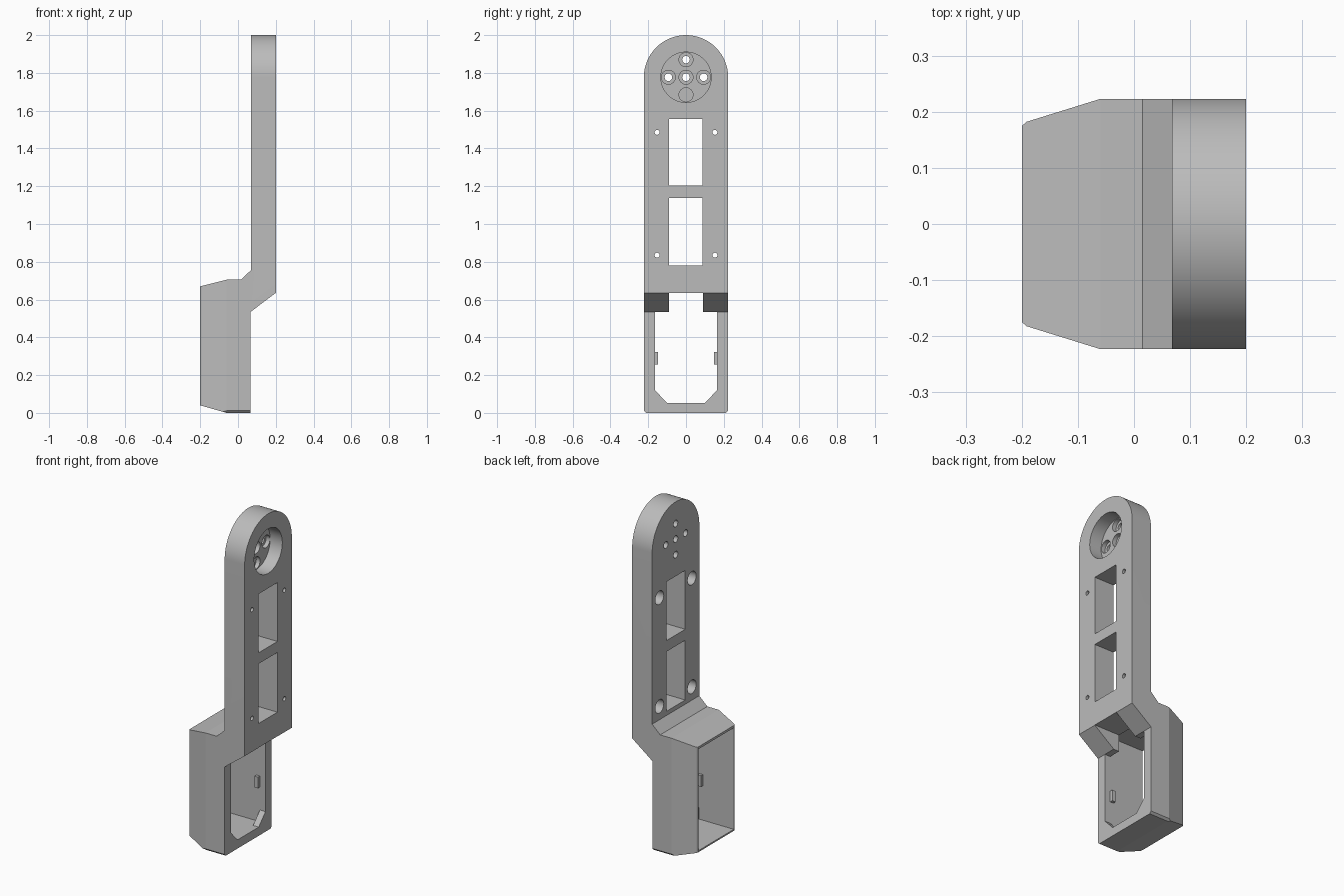
import bpy
import bmesh
from math import cos, sin, pi, radians
from mathutils import Vector

cube = bpy.data.objects.get("Cube")
if cube:
    bpy.data.objects.remove(cube, do_unlink=True)

grey = bpy.data.materials.new("mid grey plastic")
grey.use_nodes = True
colour = (0.5, 0.5, 0.5, 1)
grey.diffuse_color = colour
grey.node_tree.nodes["Principled BSDF"].inputs["Base Color"].default_value = colour


def prism(name, axis, outline, low, high):
    """Extrude a 2D outline along one axis; outline holds the other two coordinates in order."""
    bm = bmesh.new()

    def place(p, d):
        c = list(p)
        c.insert("xyz".index(axis), d)
        return bm.verts.new(c)

    face = bm.faces.new([place(p, low) for p in outline])
    out = bmesh.ops.extrude_face_region(bm, geom=[face])
    step = Vector((0, 0, 0))
    step["xyz".index(axis)] = high - low
    bmesh.ops.translate(bm, vec=step, verts=[v for v in out["geom"] if isinstance(v, bmesh.types.BMVert)])
    bmesh.ops.recalc_face_normals(bm, faces=bm.faces)
    mesh = bpy.data.meshes.new(name)
    bm.to_mesh(mesh)
    bm.free()
    mesh.materials.append(grey)
    obj = bpy.data.objects.new(name, mesh)
    bpy.context.collection.objects.link(obj)
    return obj


def rect(a0, a1, b0, b1):
    return [(a0, b0), (a1, b0), (a1, b1), (a0, b1)]


def disc(y, z, r, n=32):
    return [(y + r * cos(2 * pi * i / n), z + r * sin(2 * pi * i / n)) for i in range(n)]


def combine(target, tool, operation="DIFFERENCE"):
    mod = target.modifiers.new("shape", "BOOLEAN")
    mod.operation = operation
    mod.solver = "EXACT"
    mod.object = tool
    bpy.ops.object.select_all(action="DESELECT")
    bpy.context.view_layer.objects.active = target
    target.select_set(True)
    bpy.ops.object.modifier_apply(modifier=mod.name)
    bpy.data.objects.remove(tool, do_unlink=True)


W = 0.223          # half width
PIVOT = 2 - W      # centre of the rounded end

# Side profile of the arm and the housing
body = prism("arm_with_housing", "y", [
    (-0.2, 0.04), (-0.06, 0), (0.067, 0), (0.067, 0.535), (0.2, 0.635), (0.2, 2),
    (0.068, 2), (0.068, 0.755), (0.015, 0.705), (-0.06, 0.705), (-0.2, 0.67)], -W, W)

# Rounded top end and eased bottom corners
arch = [(W * cos(pi * i / 48), PIVOT + W * sin(pi * i / 48)) for i in range(49)]
outline = arch + [(-W, 0.012), (-W + 0.012, 0), (W - 0.012, 0), (W, 0.012)]
combine(body, prism("outline", "x", outline, -0.4, 0.4), "INTERSECT")

# Tapered housing sides
for s in (-1, 1):
    wedge = [(-0.06, s * W), (-0.192, s * 0.182), (-0.21, s * 0.165), (-0.21, s * 0.3), (-0.06, s * 0.3)]
    combine(body, prism("taper", "z", wedge, -0.1, 0.9))

# Housing cavity, chamfered opening and notch under the arm
combine(body, prism("cavity", "x", rect(-0.166, 0.166, 0.049, 0.656), -0.3, 0.03))
opening = [(-0.1, 0.052), (0.1, 0.052), (0.164, 0.12), (0.164, 0.535), (-0.164, 0.535), (-0.164, 0.12)]
combine(body, prism("opening", "x", opening, 0.01, 0.1))
combine(body, prism("notch", "x", rect(-0.09, 0.09, 0.5, 0.636), 0.01, 0.3))

# Arm windows
for low, high in ((0.78, 1.137), (1.203, 1.555)):
    combine(body, prism("window", "x", rect(-0.09, 0.087, low, high), 0, 0.3))

# Screw holes, counterbored from the inner side
for y in (-0.153, 0.153):
    for z in (0.835, 1.485):
        combine(body, prism("screw_hole", "x", disc(y, z, 0.013), 0, 0.3))
        combine(body, prism("counterbore", "x", disc(y, z, 0.04), 0, 0.17))

# Round recess with five stepped holes
combine(body, prism("recess", "x", disc(0, PIVOT, 0.133, 64), 0.12, 0.3))
for dy, dz in ((0, 0), (1, 0), (-1, 0), (0, 1), (0, -1)):
    y, z = dy * 0.093, PIVOT + dz * 0.093
    combine(body, prism("hub_hole", "x", disc(y, z, 0.02), 0, 0.3))
    combine(body, prism("hub_counterbore", "x", disc(y, z, 0.037), 0.095, 0.2))

# Small retaining ribs in the cavity
for s, side in ((-1, "right"), (1, "left")):
    y0, y1 = sorted((s * 0.148, s * 0.175))
    prism(side + "_retaining_rib", "x", rect(y0, y1, 0.255, 0.322), 0.005, 0.028)

bpy.ops.object.select_all(action="DESELECT")
body.select_set(True)
bpy.context.view_layer.objects.active = body
bpy.ops.object.shade_smooth_by_angle(angle=radians(13))
